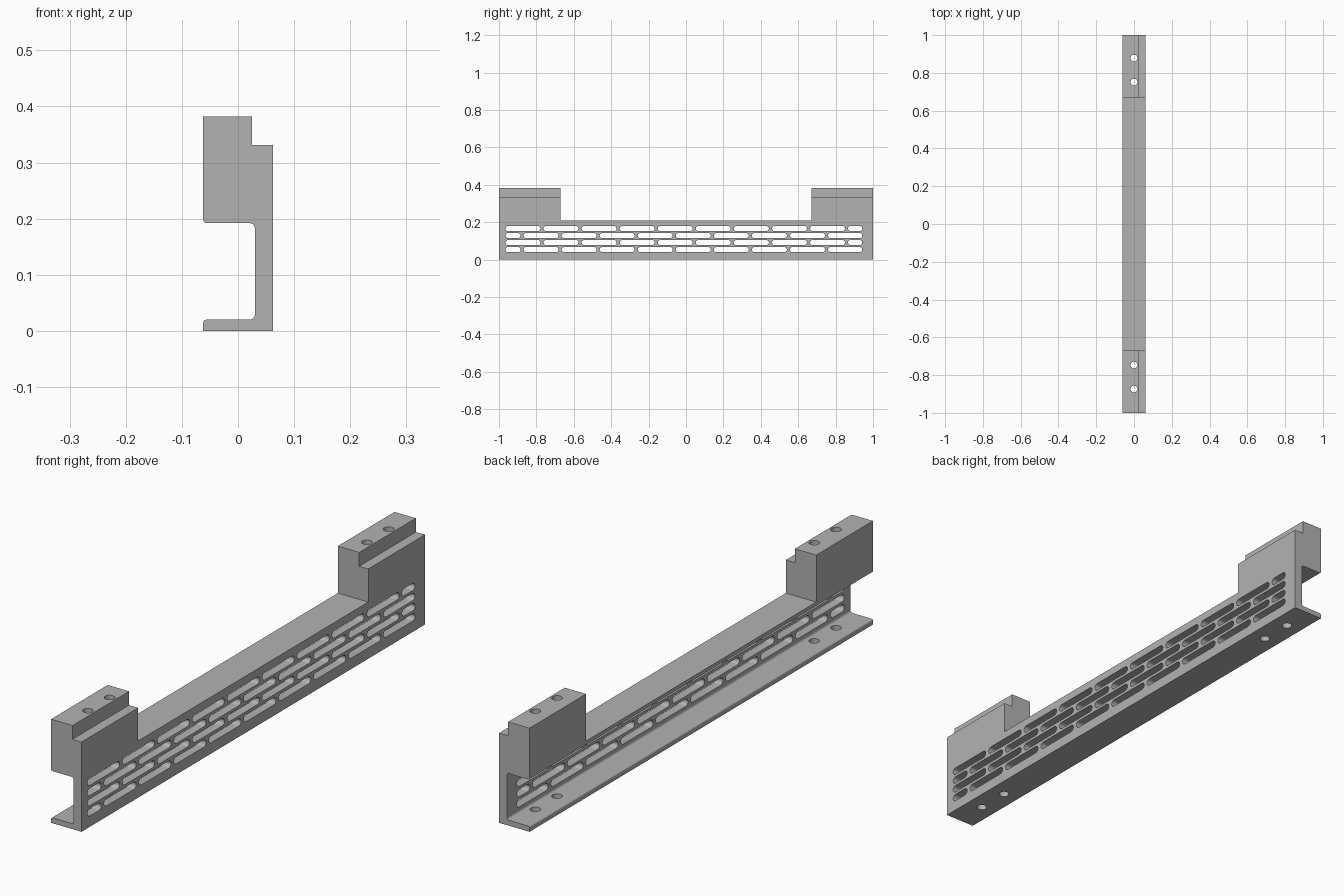
import bpy
import bmesh
from math import cos, sin, pi

if "Cube" in bpy.data.objects:
    bpy.data.objects.remove(bpy.data.objects["Cube"], do_unlink=True)

HALF_W, HEIGHT = 0.062, 0.382
BLOCK_BOTTOM, FLANGE_TOP, BLOCK_Y = 0.192, 0.209, 0.67
LIP, WEB_X = 0.02, 0.03
STEP_X, STEP_Z = 0.025, 0.331

grey = bpy.data.materials.new("matte grey")
grey.use_nodes = True
grey.diffuse_color = (0.45, 0.45, 0.45, 1)
grey.node_tree.nodes["Principled BSDF"].inputs["Base Color"].default_value = grey.diffuse_color


def arc(cx, cz, r, start, end, n=6):
    """Points on an arc, angles in quarter turns."""
    return [(cx + r * cos(pi / 2 * (start + (end - start) * i / n)),
             cz + r * sin(pi / 2 * (start + (end - start) * i / n))) for i in range(n + 1)]


def prism(bm, outline, place, lo, hi):
    """Extrude a 2D outline between lo and hi; place maps (u, v, depth) to a point."""
    a = [bm.verts.new(place(u, v, lo)) for u, v in outline]
    b = [bm.verts.new(place(u, v, hi)) for u, v in outline]
    bm.faces.new(a)
    bm.faces.new(b[::-1])
    for i in range(len(a)):
        j = (i + 1) % len(a)
        bm.faces.new((a[j], a[i], b[i], b[j]))


def finish(bm, name):
    bmesh.ops.recalc_face_normals(bm, faces=bm.faces[:])
    mesh = bpy.data.meshes.new(name)
    bm.to_mesh(mesh)
    bm.free()
    mesh.materials.append(grey)
    ob = bpy.data.objects.new(name, mesh)
    bpy.context.collection.objects.link(ob)
    return ob


def along_x(u, v, d):
    return (d, u, v)


def along_y(u, v, d):
    return (u, d, v)


def along_z(u, v, d):
    return (u, v, d)


# Rail: channel section with stepped top, run over the full length
T, R = 0.006, 0.009
section = [(-HALF_W, 0), (HALF_W, 0), (HALF_W, STEP_Z), (STEP_X, STEP_Z),
           (STEP_X, HEIGHT), (-HALF_W, HEIGHT)]
section += arc(-HALF_W + T, BLOCK_BOTTOM + T, T, 2, 3)
section += arc(WEB_X - R, BLOCK_BOTTOM - R, R, 1, 0)
section += arc(WEB_X - R, LIP + R, R, 0, -1)
section += arc(-HALF_W + T, LIP - T, T, 1, 2)
bm = bmesh.new()
prism(bm, section, along_y, -1, 1)
rail = finish(bm, "slotted_channel_rail")

# Cutter: clearance between the two end blocks
bm = bmesh.new()
box = [(-BLOCK_Y, FLANGE_TOP), (BLOCK_Y, FLANGE_TOP), (BLOCK_Y, 0.5), (-BLOCK_Y, 0.5)]
prism(bm, box, along_x, -0.1, 0.1)
gap_cutter = finish(bm, "gap_cutter")

# Cutter: four staggered rows of slots and the screw holes
bm = bmesh.new()
SLOT_R, START, END = 0.0135, -0.965, 0.942
PITCH, LENGTH, SHORT = 0.2035, 0.187, 0.08
for row in range(4):
    z = 0.166 - 0.0375 * row
    first = START if row % 2 == 0 else START + SHORT + PITCH - LENGTH
    spans = [] if row % 2 == 0 else [(START, START + SHORT)]
    y = first
    while y < END - 0.05:
        spans.append((y, min(y + LENGTH, END)))
        y += PITCH
    for y0, y1 in spans:
        pill = arc(y1 - SLOT_R, z, SLOT_R, -1, 1, 10) + arc(y0 + SLOT_R, z, SLOT_R, 1, 3, 10)
        prism(bm, pill, along_x, 0.024, 0.08)
for y in (-0.874, -0.747, 0.751, 0.878):
    prism(bm, arc(0, y, 0.018, 0, 4, 24)[:-1], along_z, -0.1, 0.5)
hole_cutter = finish(bm, "hole_cutter")

# Apply the cuts
bpy.context.view_layer.objects.active = rail
for cutter in (gap_cutter, hole_cutter):
    cutter.hide_render = True
    mod = rail.modifiers.new(cutter.name, "BOOLEAN")
    mod.operation = "DIFFERENCE"
    mod.solver = "EXACT"
    mod.object = cutter
    bpy.ops.object.modifier_apply(modifier=mod.name)
    bpy.data.objects.remove(cutter, do_unlink=True)

bpy.ops.object.select_all(action="DESELECT")
rail.select_set(True)
bpy.ops.object.shade_smooth_by_angle(angle=pi / 6)
